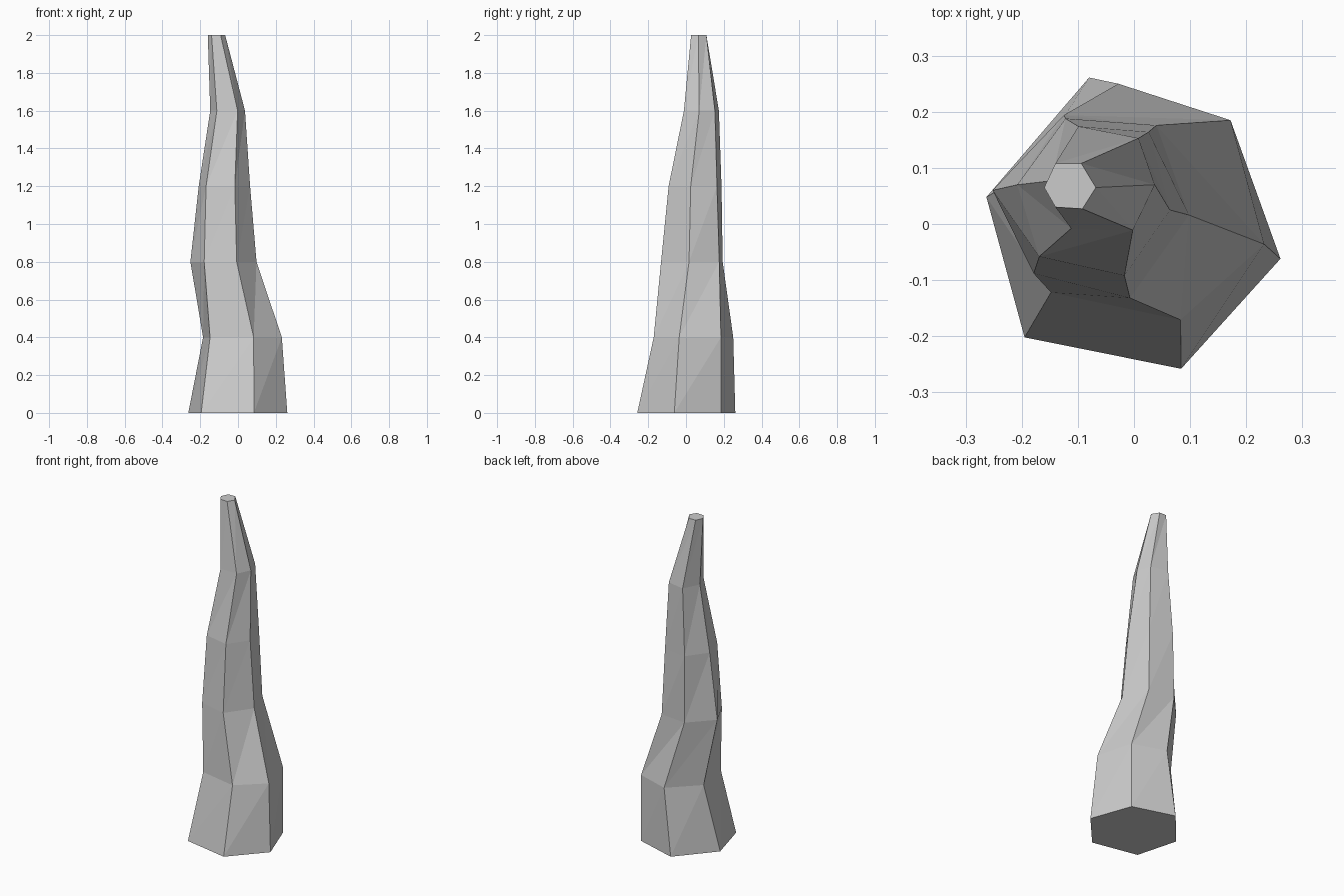
import bpy, bmesh

if "Cube" in bpy.data.objects:
    bpy.data.objects.remove(bpy.data.objects["Cube"])

# Six-sided cross-sections, counter-clockwise from the front left corner
STEP = 0.4
SECTIONS = [
    [(-.195, -.202), (.084, -.258), (.261, -.062), (.172, .185), (-.08, .261), (-.263, .048)],
    [(-.148, -.122), (.083, -.171), (.232, -.036), (.172, .185), (-.028, .25), (-.185, .095)],
    [(-.179, -.088), (-.007, -.132), (.098, .016), (.04, .176), (-.125, .194), (-.252, .06)],
    [(-.169, -.058), (-.017, -.092), (.064, .025), (.026, .164), (-.122, .188), (-.208, .07)],
    [(-.112, -.008), (-.002, -.011), (.037, .07), (.008, .153), (-.099, .174), (-.147, .077)],
    [(-.14, .03), (-.092, .027), (-.068, .065), (-.094, .108), (-.14, .108), (-.16, .065)],
]

stone = bpy.data.materials.new("grey stone")
stone.diffuse_color = (0.6, 0.6, 0.6, 1)
stone.use_nodes = True
stone.node_tree.nodes["Principled BSDF"].inputs["Base Color"].default_value = stone.diffuse_color

# Crooked tapering spire lofted through the sections
bm = bmesh.new()
rings = [[bm.verts.new((x, y, level * STEP)) for x, y in section]
         for level, section in enumerate(SECTIONS)]
for low, high in zip(rings, rings[1:]):
    for i in range(6):
        j = (i + 1) % 6
        bm.faces.new((low[i], low[j], high[j]))
        bm.faces.new((low[i], high[j], high[i]))

# Flat base and broken-off tip
bm.faces.new(rings[0][::-1])
bm.faces.new(rings[-1])

mesh = bpy.data.meshes.new("stone_spire")
bm.to_mesh(mesh)
bm.free()
mesh.materials.append(stone)
bpy.context.collection.objects.link(bpy.data.objects.new("stone_spire", mesh))
